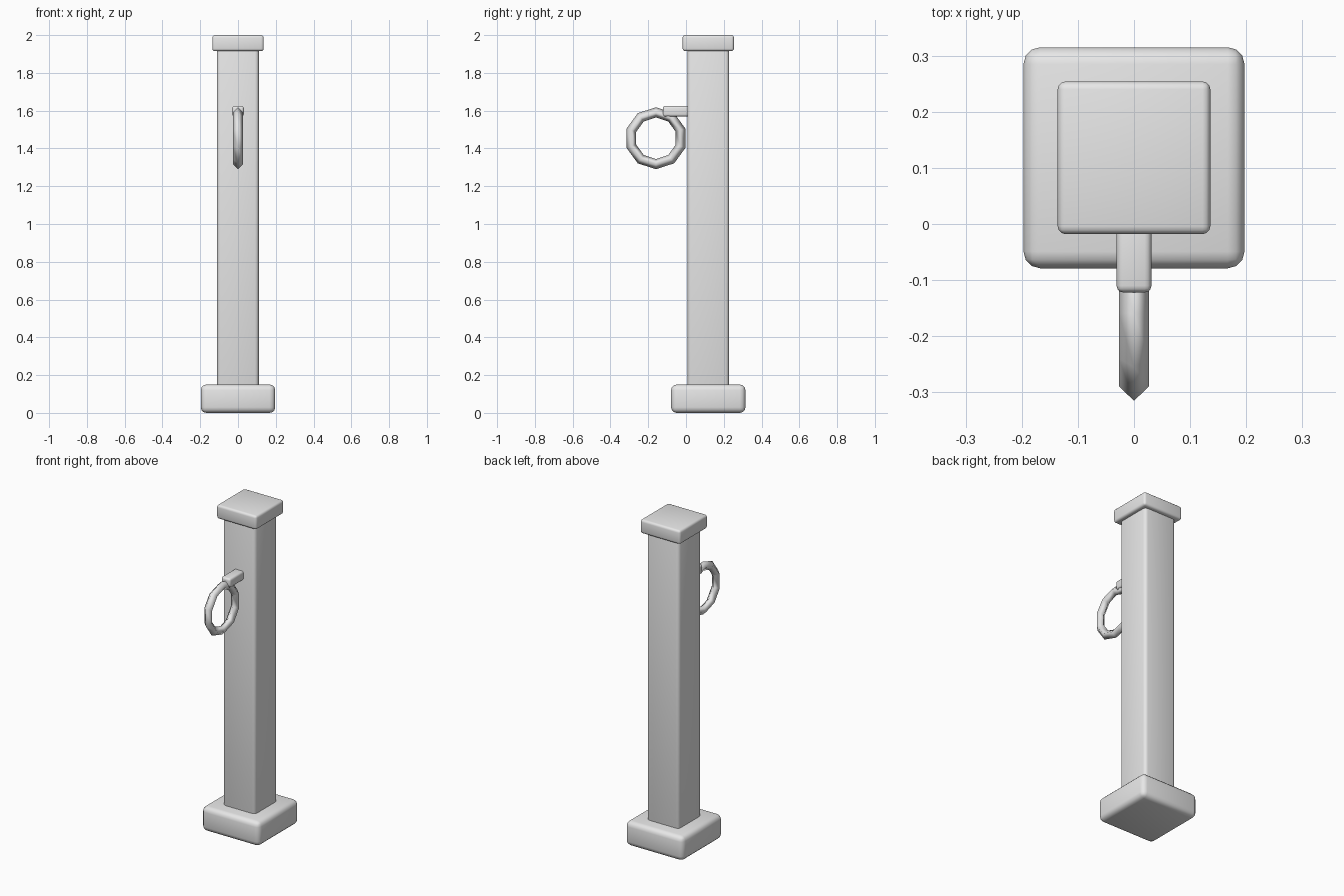
import bpy
import math
from mathutils import Matrix, Vector

old = bpy.data.objects.get("Cube")
if old:
    bpy.data.objects.remove(old, do_unlink=True)

GREY = (0.8, 0.8, 0.8, 1.0)
stone = bpy.data.materials.new("light_grey")
stone.use_nodes = True
stone.diffuse_color = GREY
stone.node_tree.nodes["Principled BSDF"].inputs["Base Color"].default_value = GREY

POST_Y = 0.118  # the post stands behind the origin to balance the ring


def rounded_box(name, size, centre, bevel, segments=3):
    """Box with rounded edges and smooth shading."""
    bpy.ops.mesh.primitive_cube_add(size=1, location=centre)
    obj = bpy.context.object
    obj.name = name
    obj.data.transform(Matrix.Diagonal(Vector(size)).to_4x4())
    mod = obj.modifiers.new("rounded_edges", 'BEVEL')
    mod.width = bevel
    mod.segments = segments
    mod.limit_method = 'NONE'
    bpy.ops.object.modifier_apply(modifier=mod.name)
    obj.data.materials.append(stone)
    bpy.ops.object.shade_smooth_by_angle(angle=math.radians(35))
    return obj


# Post: base block, shaft and cap
rounded_box("base", (0.394, 0.394, 0.15), (0, POST_Y, 0.075), 0.03)
rounded_box("shaft", (0.22, 0.22, 1.84), (0, POST_Y, 1.02), 0.02)
rounded_box("cap", (0.272, 0.272, 0.085), (0, POST_Y, 1.9575), 0.014)

# Bracket that holds the ring
rounded_box("ring_bracket", (0.062, 0.152, 0.056), (0, -0.046, 1.597), 0.012)

# Ten-sided hanging ring with a diamond cross-section, in the y-z plane
bpy.ops.mesh.primitive_torus_add(major_segments=10, minor_segments=4,
                                 major_radius=0.137, minor_radius=0.027)
ring = bpy.context.object
ring.name = "ring"
ring.data.transform(Matrix.Rotation(math.radians(90), 4, 'Y'))
ring.location = (0, -0.159, 1.454)
ring.data.materials.append(stone)
bpy.ops.object.shade_smooth()
